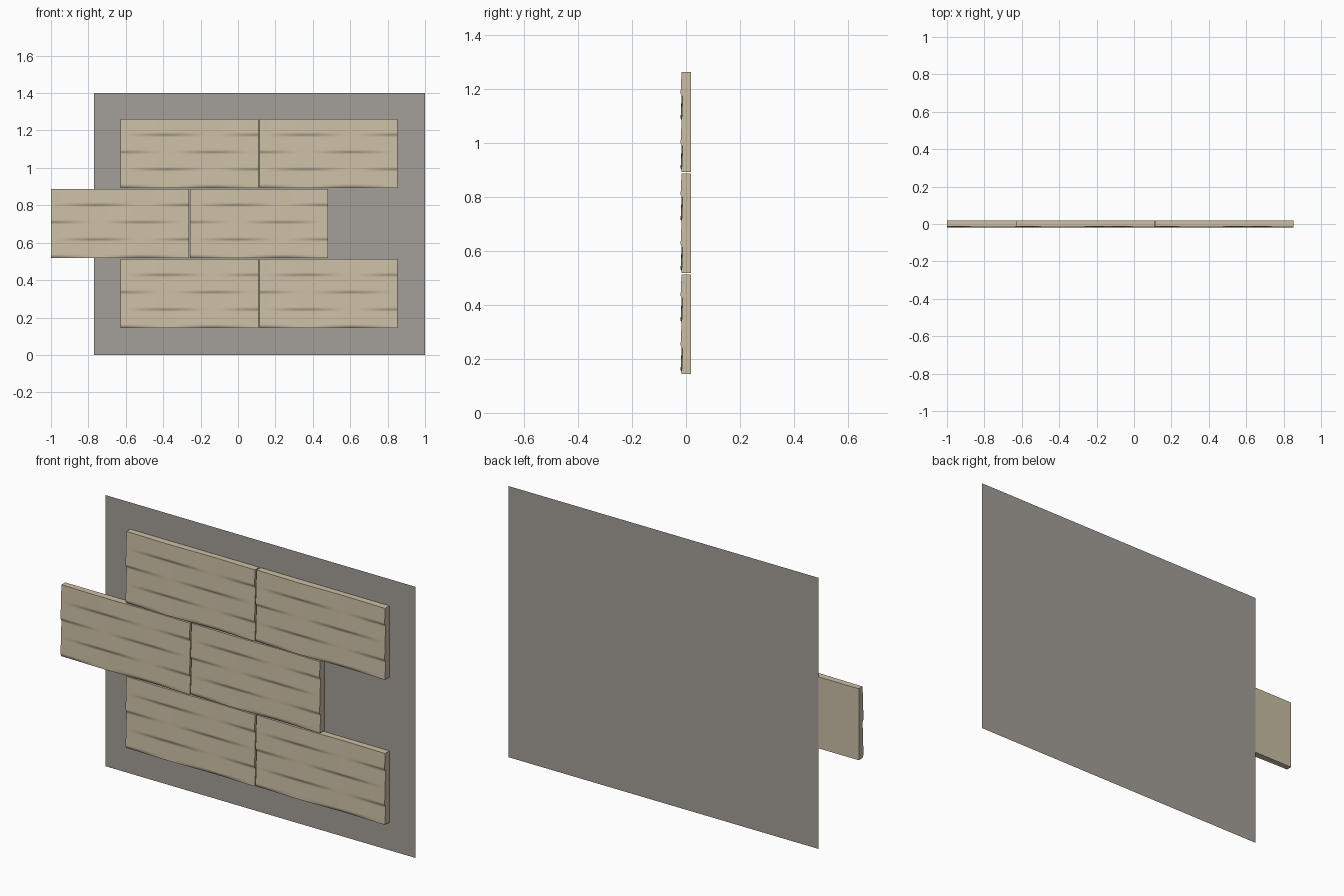
import bpy, bmesh, math

if "Cube" in bpy.data.objects:
    bpy.data.objects.remove(bpy.data.objects["Cube"])

W, H = 0.737, 0.369          # tile size
PX, PZ = 0.743, 0.3745       # tile spacing
FRONT, BACK, RELIEF = -0.0125, 0.0185, 0.0075
NX, NZ = 36, 56


def material(name, rgb):
    m = bpy.data.materials.new(name)
    m.diffuse_color = (*rgb, 1)
    m.use_nodes = True
    m.node_tree.nodes["Principled BSDF"].inputs["Base Color"].default_value = m.diffuse_color
    return m


def lip(t):
    # slow swell downward, then a sharp undercut
    t %= 1.0
    peak = 26 / 28
    return t / peak if t <= peak else (1 - t) / (1 - peak)


def relief(u, d):
    # two sets of lips, half a period apart, alternating by column
    c = 3 * u / 2 % 1.0
    tri = abs(2 * c - 1)
    smooth = 0.5 + 0.5 * math.cos(2 * math.pi * c)
    w = 0.3 * tri + 0.7 * smooth
    return RELIEF * (w * lip(2 * d) + (1 - w) * lip(2 * d + 0.5))


def tile_mesh(mat):
    bm = bmesh.new()
    rows = [[bm.verts.new((W * i / NX,
                           FRONT - relief(i / NX, 1 - j / NZ),
                           H * j / NZ)) for i in range(NX + 1)]
            for j in range(NZ + 1)]
    for j in range(NZ):
        for i in range(NX):
            bm.faces.new((rows[j][i], rows[j][i + 1],
                          rows[j + 1][i + 1], rows[j + 1][i]))
    # flat sides and back
    border = [e for e in bm.edges if e.is_boundary]
    ext = bmesh.ops.extrude_edge_only(bm, edges=border)["geom"]
    for v in ext:
        if isinstance(v, bmesh.types.BMVert):
            v.co.y = BACK
    rim = [e for e in bm.edges if e.is_boundary]
    bmesh.ops.contextual_create(bm, geom=rim)
    bmesh.ops.recalc_face_normals(bm, faces=bm.faces[:])
    me = bpy.data.meshes.new("wave_tile")
    bm.to_mesh(me)
    bm.free()
    me.materials.append(mat)
    return me


tan = material("sand stone", (0.60, 0.52, 0.375))
grey = material("warm grey wall", (0.37, 0.345, 0.315))

# six tiles in running bond
mesh = tile_mesh(tan)
for r in range(3):
    for c in range(2):
        ob = bpy.data.objects.new(f"tile_row{r + 1}_{c + 1}", mesh)
        x0 = -1.0 if r == 1 else -1.0 + PX / 2
        ob.location = (x0 + c * PX, 0, 0.1445 + r * PZ)
        bpy.context.collection.objects.link(ob)
bpy.context.view_layer.objects.active = ob
ob.select_set(True)
bpy.ops.object.shade_smooth_by_angle(angle=math.radians(45))

# thin wall sheet behind the tiles
wall = bpy.data.meshes.new("wall_sheet")
y = BACK + 0.001
wall.from_pydata([(-0.77, y, 0), (1, y, 0), (1, y, 1.4), (-0.77, y, 1.4)],
                 [], [(0, 1, 2, 3)])
wall.materials.append(grey)
bpy.context.collection.objects.link(bpy.data.objects.new("wall_sheet", wall))
